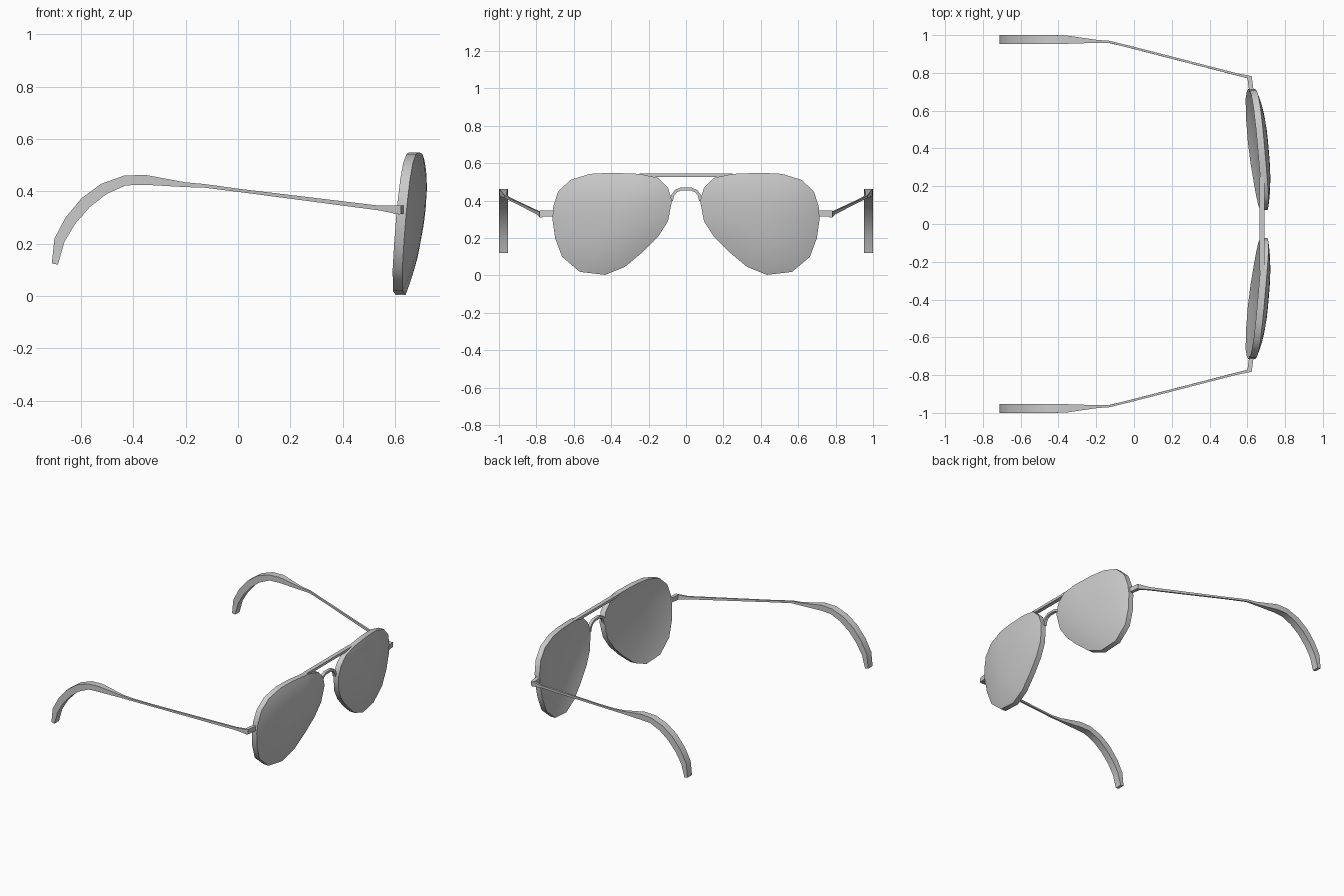
import bpy, bmesh, math
from mathutils import Vector

old = bpy.data.objects.get("Cube")
if old:
    bpy.data.objects.remove(old)

grey = bpy.data.materials.new("plain_grey")
grey.use_nodes = True
grey.diffuse_color = (0.6, 0.6, 0.6, 1)
grey.node_tree.nodes["Principled BSDF"].inputs["Base Color"].default_value = (0.6, 0.6, 0.6, 1)


def finish(bm, name, mirror=True, angle=35):
    bmesh.ops.recalc_face_normals(bm, faces=bm.faces)
    mesh = bpy.data.meshes.new(name)
    bm.to_mesh(mesh)
    bm.free()
    obj = bpy.data.objects.new(name, mesh)
    bpy.context.collection.objects.link(obj)
    mesh.materials.append(grey)
    if mirror:
        mod = obj.modifiers.new("Mirror", 'MIRROR')
        mod.use_axis = (False, True, False)
    bpy.ops.object.select_all(action='DESELECT')
    obj.select_set(True)
    bpy.context.view_layer.objects.active = obj
    bpy.ops.object.shade_smooth_by_angle(angle=math.radians(angle))
    return obj


def loft(bm, rings, cap_start=True, cap_end=True):
    loops = [[bm.verts.new(p) for p in ring] for ring in rings]
    for a, b in zip(loops, loops[1:]):
        for i in range(len(a)):
            j = (i + 1) % len(a)
            bm.faces.new((a[i], a[j], b[j], b[i]))
    if cap_start:
        bm.faces.new(loops[0])
    if cap_end:
        bm.faces.new(loops[-1])


# Lens and rim: teardrop outline (y, z) on a tilted, wrapped plane
OUTLINE = [(.40, .549), (.25, .543), (.15, .522), (.096, .468), (.075, .40),
           (.096, .29), (.15, .206), (.23, .126), (.326, .046), (.433, .003),
           (.567, .019), (.663, .10), (.70, .20), (.714, .30), (.71, .366),
           (.685, .446), (.62, .51), (.513, .543)]
CENTRE = (.42, .30)
RIM_DEPTH = .037


def lens_ring(scale, offset):
    ring = []
    for y, z in OUTLINE:
        y = CENTRE[0] + (y - CENTRE[0]) * scale
        z = CENTRE[1] + (z - CENTRE[1]) * scale
        ring.append((.605 + .09 * (z - .3) - .089 * (y - .71) + offset, y, z))
    return ring


def dome(t, height):
    return height * (1 - t ** 2.5)


STEPS = (.94, .8, .6, .4, .2, .05)
rings = [lens_ring(t, dome(t, .028)) for t in reversed(STEPS)]
rings += [lens_ring(1, 0), lens_ring(1, RIM_DEPTH)]
rings += [lens_ring(t, RIM_DEPTH + dome(t, .038)) for t in STEPS]
bm = bmesh.new()
loft(bm, rings)
finish(bm, "lens_and_rim")


# Temple arms: x, z, half height, y, half width along the centre line
ARM = [(.62, .328, .017, .775, .008), (.54, .336, .009, .793, .006),
       (0, .404, .006, .932, .006), (-.13, .421, .007, .964, .006),
       (-.2, .425, .009, .967, .008), (-.357, .444, .019, .976, .022),
       (-.433, .441, .019, .976, .024), (-.513, .409, .022, .976, .024),
       (-.582, .357, .023, .976, .024), (-.642, .286, .022, .976, .024),
       (-.683, .212, .020, .976, .024), (-.700, .122, .012, .976, .024)]
rings = []
for i, (x, z, h, y, w) in enumerate(ARM):
    a, b = ARM[max(i - 1, 0)], ARM[min(i + 1, len(ARM) - 1)]
    n = Vector((a[1] - b[1], 0, b[0] - a[0])).normalized() * h
    rings.append([(x + s * n.x, y + t * w, z + s * n.z)
                  for s, t in ((1, 1), (1, -1), (-1, -1), (-1, 1))])
bm = bmesh.new()
loft(bm, rings)
finish(bm, "temple_arm", angle=30)

# Hinge block joining the rim to each arm
bm = bmesh.new()
loft(bm, [[(x + dx, y, .33 + dz) for dx, dz in
           ((-.012, -.016), (.012, -.016), (.012, .016), (-.012, .016))]
          for x, y in ((.622, .70), (.611, .783))])
finish(bm, "hinge")

# Brow bar, wider along its top edge
bm = bmesh.new()
loft(bm, [[(.665, s * .19, .527), (.692, s * .19, .527),
           (.692, s * .25, .544), (.665, s * .25, .544)] for s in (-1, 1)])
finish(bm, "brow_bar", mirror=False)

# Arched nose bridge
PATH = [(.078, .40), (.070, .43), (.055, .450), (.03, .461)]
PATH += [(-y, z) for y, z in reversed(PATH)]
rings = []
for i, (y, z) in enumerate(PATH):
    a, b = PATH[max(i - 1, 0)], PATH[min(i + 1, len(PATH) - 1)]
    n = Vector((0, b[1] - a[1], a[0] - b[0])).normalized() * .008
    rings.append([(.678 + t * .01, y + s * n.y, z + s * n.z)
                  for s, t in ((1, 1), (1, -1), (-1, -1), (-1, 1))])
bm = bmesh.new()
loft(bm, rings)
finish(bm, "nose_bridge", mirror=False, angle=50)
